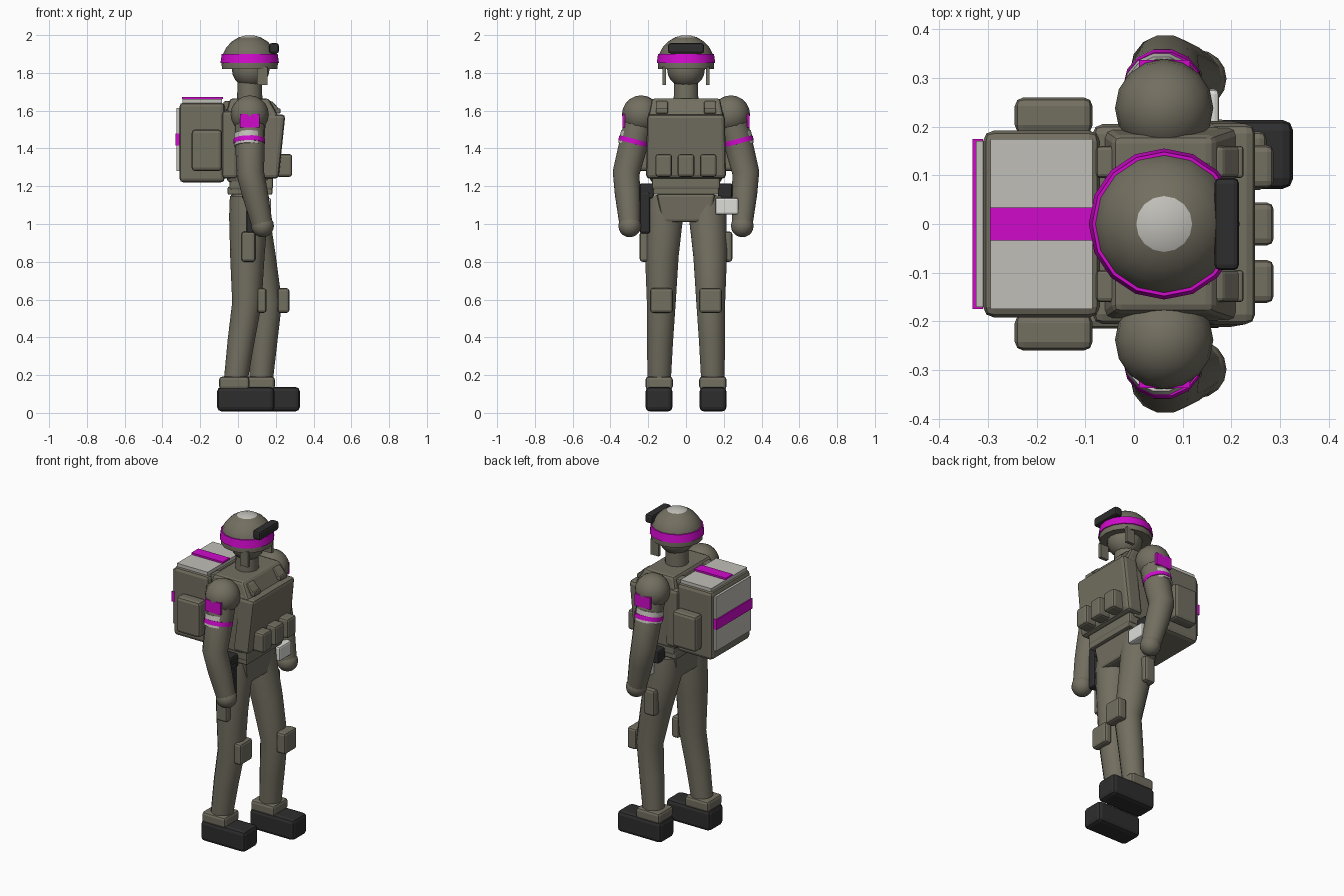
import bpy, bmesh, math
from mathutils import Vector

cube = bpy.data.objects.get("Cube")
if cube:
    bpy.data.objects.remove(cube, do_unlink=True)


def material(name, r, g, b):
    m = bpy.data.materials.new(name)
    m.use_nodes = True
    m.diffuse_color = (r, g, b, 1)
    bsdf = next(n for n in m.node_tree.nodes if n.type == 'BSDF_PRINCIPLED')
    bsdf.inputs["Base Color"].default_value = (r, g, b, 1)
    return m


OLIVE = material("olive grey", 0.17, 0.157, 0.118)
DARK = material("charcoal", 0.027, 0.027, 0.028)
PINK = material("magenta", 0.63, 0.003, 0.6)
PALE = material("pale grey", 0.53, 0.52, 0.48)
WHITE = material("off white", 0.72, 0.72, 0.69)


def finish(name, bm, mats, smooth=True):
    bmesh.ops.recalc_face_normals(bm, faces=bm.faces)
    mesh = bpy.data.meshes.new(name)
    bm.to_mesh(mesh)
    bm.free()
    for m in mats:
        mesh.materials.append(m)
    ob = bpy.data.objects.new(name, mesh)
    bpy.context.collection.objects.link(ob)
    if smooth:
        bpy.ops.object.select_all(action='DESELECT')
        ob.select_set(True)
        bpy.context.view_layer.objects.active = ob
        bpy.ops.object.shade_smooth_by_angle(angle=math.radians(40))
    return ob


def block(name, mat, x, y, z, bevel=0.0, top=(1, 1), lean=0.0):
    """Box from ranges; its top may be scaled and pushed along x."""
    bm = bmesh.new()
    bmesh.ops.create_cube(bm, size=1)
    for v in bm.verts:
        up = v.co.z > 0
        sx, sy = top if up else (1, 1)
        v.co = (sum(x) / 2 + v.co.x * sx * (x[1] - x[0]) + lean * up,
                sum(y) / 2 + v.co.y * sy * (y[1] - y[0]),
                sum(z) / 2 + v.co.z * (z[1] - z[0]))
    if bevel:
        bmesh.ops.bevel(bm, geom=bm.edges[:], offset=bevel, segments=2,
                        profile=0.5, affect='EDGES')
    return finish(name, bm, [mat], smooth=False)


def sided(s, a, b):
    return tuple(sorted((s * a, s * b)))


def tube(name, mats, path, sides=14, paint=None):
    """Capped tube through (point, radius) stations."""
    bm = bmesh.new()
    pts = [Vector(p) for p, r in path]
    rings = []
    for i, (p, r) in enumerate(path):
        d = (pts[min(i + 1, len(pts) - 1)] - pts[max(i - 1, 0)]).normalized()
        u = Vector((0, 1, 0)).cross(d).normalized()
        w = d.cross(u)
        angles = [math.tau * k / sides for k in range(sides)]
        rings.append([bm.verts.new(pts[i] + r * (u * math.cos(a) + w * math.sin(a)))
                      for a in angles])
    for i, (a, b) in enumerate(zip(rings, rings[1:])):
        for k in range(sides):
            n = (k + 1) % sides
            f = bm.faces.new((a[k], a[n], b[n], b[k]))
            f.material_index = paint(i) if paint else 0
    bm.faces.new(rings[0])
    cap = bm.faces.new(rings[-1])
    cap.material_index = paint(len(path) - 1) if paint else 0
    return finish(name, bm, mats)


def ball(name, mat, centre, r):
    bm = bmesh.new()
    bmesh.ops.create_uvsphere(bm, u_segments=16, v_segments=10, radius=r)
    bmesh.ops.translate(bm, verts=bm.verts, vec=centre)
    return finish(name, bm, [mat])


# Head, neck and helmet
CX = 0.062
ball("head", OLIVE, (CX + 0.005, 0, 1.82), 0.1)
tube("neck", [OLIVE], [((CX, 0, 1.62), 0.068), ((CX, 0, 1.77), 0.064)])
shell = [((CX, 0, 1.82), 0.147), ((CX, 0, 1.85), 0.149)]
for deg in (20, 35, 51, 67.5, 82):
    a = math.radians(deg)
    shell.append(((CX, 0, 1.85 + 0.15 * math.sin(a)), 0.15 * math.cos(a)))
tube("helmet", [OLIVE, PALE], shell, 16, lambda i: int(i >= 5))
tube("helmet_band", [PINK], [((CX, 0, 1.852), 0.155), ((CX, 0, 1.9), 0.148)], 16)
block("goggles", DARK, (0.165, 0.216), (-0.095, 0.095), (1.903, 1.957), 0.012)

# Torso and vest
block("chest", OLIVE, (-0.06, 0.16), (-0.19, 0.19), (1.22, 1.6), 0.02, (1.1, 1.05), 0.02)
block("shoulder_yoke", OLIVE, (-0.07, 0.22), (-0.2, 0.2), (1.56, 1.665), 0.015, (0.7, 0.9), -0.015)
block("vest_front", OLIVE, (0.11, 0.215), (-0.212, 0.212), (1.24, 1.58), 0.02, (1, 0.97), 0.036)
block("vest_back", OLIVE, (-0.085, 0), (-0.205, 0.205), (1.24, 1.6), 0.02)
block("waist", OLIVE, (-0.045, 0.185), (-0.18, 0.18), (1.18, 1.26), 0.012)
block("belt", OLIVE, (-0.055, 0.182), (-0.175, 0.175), (1.155, 1.197), 0.008)
block("pelvis", OLIVE, (-0.03, 0.155), (-0.125, 0.125), (1.01, 1.16), 0.015, (1.1, 1.25))
for i in (-1, 0, 1):
    block("front_pouch", OLIVE, (0.2, 0.287), (i * 0.118 - 0.044, i * 0.118 + 0.044),
          (1.25, 1.37), 0.014)

# Backpack with its pale panels
block("backpack", OLIVE, (-0.31, -0.07), (-0.192, 0.192), (1.22, 1.643), 0.022)
block("pack_top_panel", PALE, (-0.295, -0.085), (-0.175, 0.175), (1.64, 1.661))
block("pack_top_stripe", PINK, (-0.296, -0.08), (-0.034, 0.034), (1.661, 1.672))
block("pack_back_panel", PALE, (-0.325, -0.305), (-0.17, 0.17), (1.28, 1.615))
block("pack_back_stripe", PINK, (-0.332, -0.31), (-0.175, 0.175), (1.415, 1.478))

for s, side in ((1, "left"), (-1, "right")):
    # Helmet strap, vest strap and pack pocket
    block(side + "_chin_strap", OLIVE, (0.1, 0.155), sided(s, 0.105, 0.125), (1.735, 1.83))
    block(side + "_vest_strap", OLIVE, (-0.08, 0.225), sided(s, 0.095, 0.16),
          (1.6, 1.65), 0.008, (0.85, 1), -0.02)
    block(side + "_vest_buckle", OLIVE, (0.19, 0.225), sided(s, 0.095, 0.16), (1.585, 1.612), 0.006)
    block(side + "_pack_pocket", OLIVE, (-0.245, -0.085), sided(s, 0.185, 0.26),
          (1.28, 1.5), 0.018)

    # Arm with shoulder, bands and badge
    shoulder = Vector((CX, s * 0.238, 1.58))
    elbow = Vector((0.065, s * 0.317, 1.27))
    wrist = Vector((0.127, s * 0.298, 1.0))
    ball(side + "_shoulder", OLIVE, shoulder, 0.101)
    tube(side + "_arm", [OLIVE],
         [(shoulder, 0.08), (shoulder.lerp(elbow, 0.5), 0.078),
          (elbow, 0.073), (elbow.lerp(wrist, 0.4), 0.069), (wrist, 0.056)])
    ball(side + "_hand", OLIVE, wrist + Vector((0.003, 0, -0.01)), 0.06)
    shift = Vector((-0.007, s * 0.005, 0))
    tube(side + "_arm_band", [PALE],
         [(shoulder.lerp(elbow, t) + shift, 0.078) for t in (0.33, 0.54)])
    tube(side + "_arm_stripe", [PINK],
         [(shoulder.lerp(elbow, t) + shift * 0.5, 0.083) for t in (0.42, 0.5)])
    block(side + "_arm_badge", PINK, (0.01, 0.115), sided(s, 0.322, 0.337), (1.51, 1.583))

    # Leg; the left one strides forward
    fwd = s > 0
    knee_x = 0.155 if fwd else 0.047
    ankle_x = 0.12 if fwd else -0.015
    hip_x = 0.062 if fwd else 0.052
    tube(side + "_leg", [OLIVE],
         [((hip_x, s * 0.115, 1.15), 0.095), ((hip_x + 0.003, s * 0.115, 1.04), 0.102),
          (((hip_x + knee_x) / 2, s * 0.128, 0.83), 0.091),
          ((knee_x, s * 0.131, 0.58), 0.078),
          (((knee_x + ankle_x) / 2, s * 0.138, 0.38), 0.071),
          ((ankle_x, s * 0.142, 0.15), 0.062)])
    block(side + "_knee_pad", OLIVE, (knee_x + 0.055, knee_x + 0.117 - 0.013 * (not fwd)),
          sided(s, 0.07, 0.19), (0.53, 0.66), 0.014)
    block(side + "_boot_cuff", OLIVE, (ankle_x - 0.085, ankle_x + 0.075),
          sided(s, 0.07, 0.215), (0.125, 0.192), 0.016)
    block(side + "_boot", DARK, (ankle_x - 0.095, ankle_x + 0.207),
          sided(s, 0.072, 0.214), (0.008, 0.137), 0.022)
    pocket_x = 0.085 if fwd else 0.055
    block(side + "_thigh_pocket", OLIVE, (pocket_x - 0.037, pocket_x + 0.037),
          sided(s, 0.185, 0.245), (0.8, 0.96), 0.014)
    block(side + "_belt_pouch", DARK, (0.02, 0.125), sided(s, 0.17, 0.245), (1.135, 1.215), 0.01)

# Gear on the hips
block("holster", DARK, (0.045, 0.13), (-0.245, -0.19), (0.95, 1.17), 0.012)
block("hip_kit", WHITE, (0.07, 0.175), (0.155, 0.277), (1.05, 1.138), 0.01)
